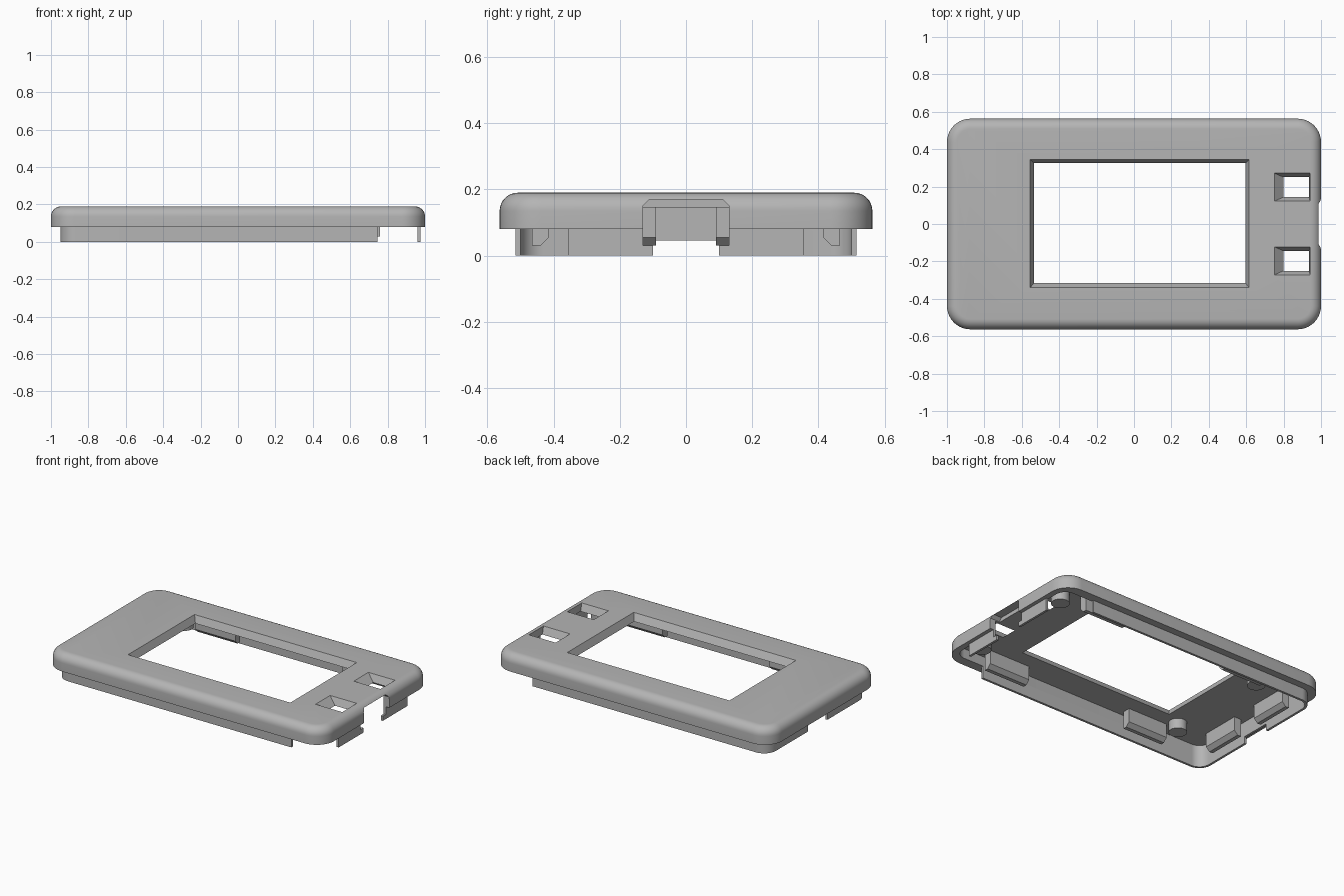
import bpy, bmesh, math

if "Cube" in bpy.data.objects:
    bpy.data.objects.remove(bpy.data.objects["Cube"], do_unlink=True)

grey = bpy.data.materials.new("matte_grey")
grey.use_nodes = True
grey.diffuse_color = (0.46, 0.46, 0.46, 1)
grey.node_tree.nodes["Principled BSDF"].inputs["Base Color"].default_value = grey.diffuse_color

CEILING = 0.145   # underside of the top plate
RIM = 0.08        # bottom of the outer rim
TOP = 0.19


def loft(name, rings):
    """Closed solid through rings of equal point count."""
    bm = bmesh.new()
    loops = [[bm.verts.new(p) for p in ring] for ring in rings]
    n = len(loops[0])
    for a, b in zip(loops, loops[1:]):
        for i in range(n):
            j = (i + 1) % n
            bm.faces.new((a[i], a[j], b[j], b[i]))
    bm.faces.new(loops[0][::-1])
    bm.faces.new(loops[-1])
    bmesh.ops.recalc_face_normals(bm, faces=bm.faces)
    mesh = bpy.data.meshes.new(name)
    bm.to_mesh(mesh)
    bm.free()
    obj = bpy.data.objects.new(name, mesh)
    bpy.context.collection.objects.link(obj)
    mesh.materials.append(grey)
    return obj


def rounded(x0, x1, y, r, z, inset=0, steps=10):
    """Rounded rectangle ring, symmetric in y."""
    r -= inset
    ring = []
    corners = [(x1, 1), (x0, 1), (x0, -1), (x1, -1)]
    for k, (cx, sy) in enumerate(corners):
        sx = 1 if cx == x1 else -1
        px, py = cx - sx * (r + inset), sy * (y - r - inset)
        for i in range(steps + 1):
            a = math.pi / 2 * (k + i / steps)
            ring.append((px + r * math.cos(a), py + r * math.sin(a), z))
    return ring


def rect(x0, x1, y0, y1, z):
    return [(x0, y0, z), (x1, y0, z), (x1, y1, z), (x0, y1, z)]


def box(name, x0, x1, y0, y1, z0, z1):
    return loft(name, [rect(x0, x1, y0, y1, z0), rect(x0, x1, y0, y1, z1)])


def taper(name, low, high):
    """Cutter sloping from the low opening to the high one, extended past both."""
    mix = lambda t: [a + (b - a) * t for a, b in zip(low, high)]
    return loft(name, [rect(*mix(t), CEILING + t * (TOP - CEILING)) for t in (-0.2, 1.2)])


def cut(obj, cutters):
    for c in cutters:
        c.hide_render = True
        m = obj.modifiers.new("cut", "BOOLEAN")
        m.operation, m.solver, m.object = "DIFFERENCE", "EXACT", c
    dg = bpy.context.evaluated_depsgraph_get()
    mesh = bpy.data.meshes.new_from_object(obj.evaluated_get(dg))
    obj.modifiers.clear()
    obj.data = mesh


def smooth(obj):
    bpy.ops.object.select_all(action="DESELECT")
    obj.select_set(True)
    bpy.context.view_layer.objects.active = obj
    bpy.ops.object.shade_smooth_by_angle(angle=math.radians(30))


# Cutters shared by the shell and lip
cavity = loft("cavity_cutter", [rounded(-0.935, 0.96, 0.5, 0.07, z) for z in (-0.1, CEILING)])
port = loft("port_cutter", [
    [(x, -0.13, 0.03), (x, 0.13, 0.03), (x, 0.13, 0.15), (x, 0.11, 0.17),
     (x, -0.11, 0.17), (x, -0.13, 0.15)] for x in (0.93, 1.1)])
cutters = [cavity, port]

# Outer shell with rounded top edge
R = 0.055
rings = [rounded(-1, 1, 0.563, 0.125, RIM)]
for i in range(9):
    a = math.pi / 2 * i / 8
    rings.append(rounded(-1, 1, 0.563, 0.125, TOP - R + R * math.sin(a), R * (1 - math.cos(a))))
shell = loft("shell", rings)
openings = [taper("screen_cutter", (-0.535, 0.595, -0.315, 0.325), (-0.555, 0.615, -0.34, 0.345))]
for s in (-1, 1):
    y = 0.197 * s
    openings.append(taper("button_cutter", (0.80, 0.935, y - 0.053, y + 0.053),
                          (0.75, 0.942, y - 0.075, y + 0.075)))
cut(shell, cutters + openings)

# Lower lip with open corners, port gap and end notch
lip = loft("lip", [rounded(-0.95, 0.975, 0.515, 0.085, z) for z in (0, RIM)])
gaps = [box("corner_cutter", 0.745, 1.1, min(0.355 * s, s), max(0.355 * s, s), -0.1, 0.2)
        for s in (-1, 1)]
gaps.append(box("port_gap_cutter", 0.9, 1.1, -0.1, 0.1, -0.1, 0.035))
gaps.append(box("notch_cutter", -1.1, -0.9, -0.1, 0.1, -0.1, 0.045))
cut(lip, cutters + gaps)

for c in cutters + openings + gaps:
    bpy.data.objects.remove(c, do_unlink=True)

# Chamfered clips: (depth, height) profile, depth measured towards the middle
profile = [(0, 0.03), (0.025, 0.03), (0.05, 0.055), (0.05, 0.15), (0, 0.15)]
for s, side in ((-1, "front"), (1, "back")):
    for x0, x1 in ((0.46, 0.76), (-0.6, -0.31)):
        loft(side + "_clip", [[(x, s * (0.465 - d), z) for d, z in profile] for x in (x0, x1)])
    loft("end_clip", [[(-0.9 + d, s * y, z) for d, z in profile] for y in (0.09, 0.35)])

# Round posts under the plate
for x in (-0.64, 0.87):
    for s in (-1, 1):
        ring = [(2 * math.pi * i / 32) for i in range(32)]
        post = loft("post", [[(x + 0.055 * math.cos(a), s * 0.36 + 0.055 * math.sin(a), z)
                              for a in ring] for z in (0.08, 0.15)])
        smooth(post)

smooth(shell)
smooth(lip)
